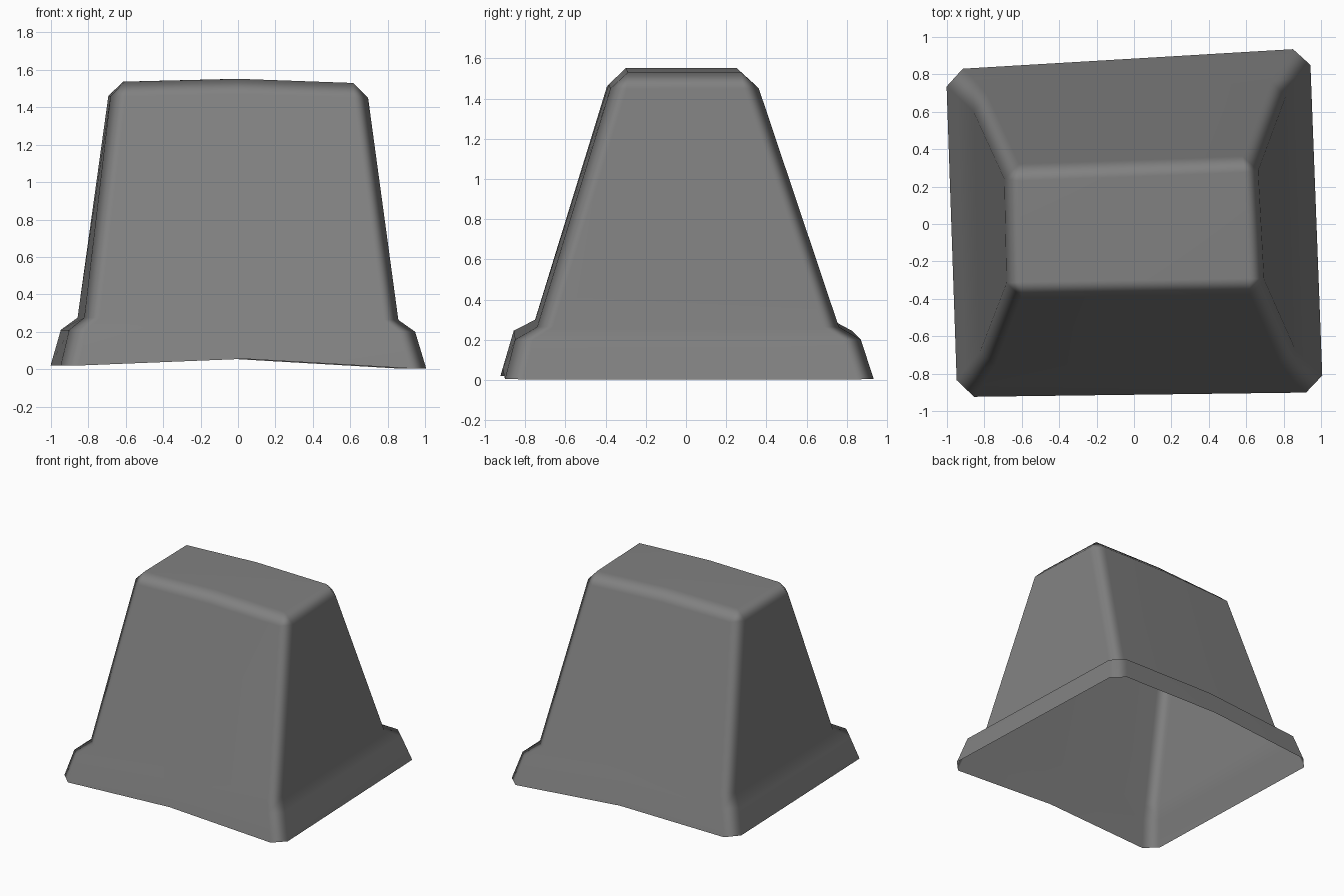
import bpy
import bmesh
from mathutils import Vector

cube = bpy.data.objects.get("Cube")
if cube:
    bpy.data.objects.remove(cube)

# Plain grey material
grey = bpy.data.materials.new("grey")
grey.use_nodes = True
colour = (0.22, 0.22, 0.22, 1)
grey.diffuse_color = colour
grey.node_tree.nodes["Principled BSDF"].inputs["Base Color"].default_value = colour


def loop(bm, corners, z_left, z_right, z_mid, cut):
    """Skewed rectangle with cut corners and raised midpoints front and back.
    Corners run front left, front right, back right, back left in plan."""
    heights = (z_left, z_right, z_right, z_left)
    pts = [Vector((x, y, z)) for (x, y), z in zip(corners, heights)]
    verts = []
    for i, p in enumerate(pts):
        before, after = pts[i - 1], pts[(i + 1) % 4]
        if cut:
            verts.append(bm.verts.new(p + (before - p).normalized() * cut))
            verts.append(bm.verts.new(p + (after - p).normalized() * cut))
        else:
            corner = bm.verts.new(p)
            verts += [corner, corner]
        if i in (0, 2):
            mid = (p + after) / 2
            mid.z = z_mid
            verts.append(bm.verts.new(mid))
    return verts


def bridge(bm, low, high):
    for i in range(len(low)):
        j = (i + 1) % len(low)
        ring = list(dict.fromkeys((low[i], low[j], high[j], high[i])))
        bm.faces.new(ring)


# Open-bottomed shell: flange, sloping ledge, tapered walls, bevelled rim
bm = bmesh.new()
loops = [
    loop(bm, [(-.945, -.925), (1.01, -.9), (.94, .94), (-1.005, .825)], .02, .003, .055, .09),
    loop(bm, [(-.9, -.865), (.95, -.85), (.89, .875), (-.95, .775)], .21, .2, .245, .09),
    loop(bm, [(-.82, -.76), (.86, -.74), (.81, .765), (-.86, .68)], .275, .263, .3, .08),
    loop(bm, [(-.68, -.395), (.7, -.375), (.66, .365), (-.695, .32)], 1.46, 1.45, 1.47, .08),
    loop(bm, [(-.605, -.31), (.615, -.29), (.59, .275), (-.615, .23)], 1.537, 1.53, 1.552, 0),
]
for low, high in zip(loops, loops[1:]):
    bridge(bm, low, high)

# Ridged roof, split along its middle
fl, _, front, fr, _, br, _, back, bl, _ = loops[-1]
bm.faces.new((fl, front, back, bl))
bm.faces.new((front, fr, br, back))

bmesh.ops.recalc_face_normals(bm, faces=bm.faces)
mesh = bpy.data.meshes.new("tapered_cover")
bm.to_mesh(mesh)
bm.free()
mesh.materials.append(grey)
cover = bpy.data.objects.new("tapered_cover", mesh)
bpy.context.collection.objects.link(cover)

# Smooth bevels with flat-looking panels
for poly in mesh.polygons:
    poly.use_smooth = True
weighted = cover.modifiers.new("panel_normals", "WEIGHTED_NORMAL")
weighted.weight = 80
